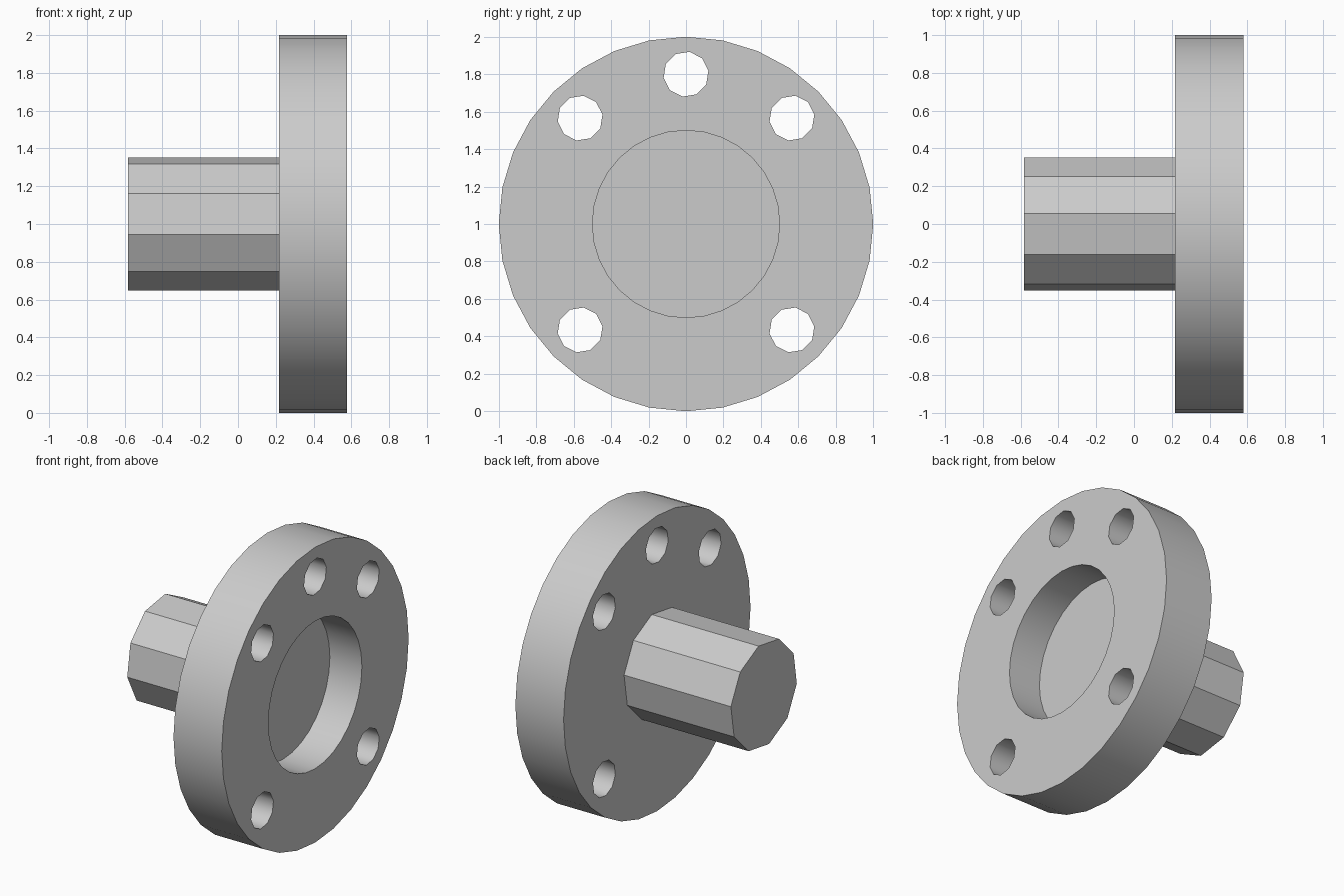
import bpy
import math
from mathutils import Matrix

if "Cube" in bpy.data.objects:
    bpy.data.objects.remove(bpy.data.objects["Cube"], do_unlink=True)

# One grey for the whole part
grey = bpy.data.materials.new("light grey metal")
grey.use_nodes = True
colour = (0.6, 0.6, 0.6, 1)
grey.diffuse_color = colour
grey.node_tree.nodes["Principled BSDF"].inputs["Base Color"].default_value = colour


def x_cylinder(name, radius, x0, x1, sides, turn=0, y=0, z=1):
    """Cylinder along x, with its first corner turned from +y towards +z."""
    bpy.ops.mesh.primitive_cylinder_add(vertices=sides, radius=radius, depth=x1 - x0)
    obj = bpy.context.object
    obj.name = obj.data.name = name
    # The primitive's y, z and x become the model's y, x and z
    spin = Matrix.Rotation(math.radians(turn - 90), 4, "Z")
    lay = Matrix(((0, 0, 1, 0), (1, 0, 0, 0), (0, 1, 0, 0), (0, 0, 0, 1)))
    obj.data.transform(lay @ spin)
    obj.location = ((x0 + x1) / 2, y, z)
    obj.data.materials.append(grey)
    return obj


def cut(target, cutter):
    mod = target.modifiers.new(cutter.name, "BOOLEAN")
    mod.operation = "DIFFERENCE"
    mod.solver = "EXACT"
    mod.object = cutter
    bpy.context.view_layer.objects.active = target
    bpy.ops.object.modifier_apply(modifier=mod.name)
    bpy.data.objects.remove(cutter, do_unlink=True)


BACK, FRONT = 0.217, 0.578

# Flange disc with a blind round recess and five bolt holes
flange = x_cylinder("flange", 1, BACK, FRONT, 32)
cut(flange, x_cylinder("recess_cutter", 0.5, FRONT - 0.24, FRONT + 0.2, 32))
for angle in (45, 90, 135, 225, 315):
    a = math.radians(angle)
    cut(flange, x_cylinder("bolt_hole_cutter", 0.121, BACK - 0.2, FRONT + 0.2, 10, 9,
                           0.8 * math.cos(a), 1 + 0.8 * math.sin(a)))
bpy.ops.object.select_all(action="DESELECT")
flange.select_set(True)
bpy.context.view_layer.objects.active = flange
bpy.ops.object.shade_smooth_by_angle(angle=math.radians(40))

# Ten-sided shaft with flat faces
x_cylinder("shaft", 0.357, -0.583, BACK, 10, 9)
